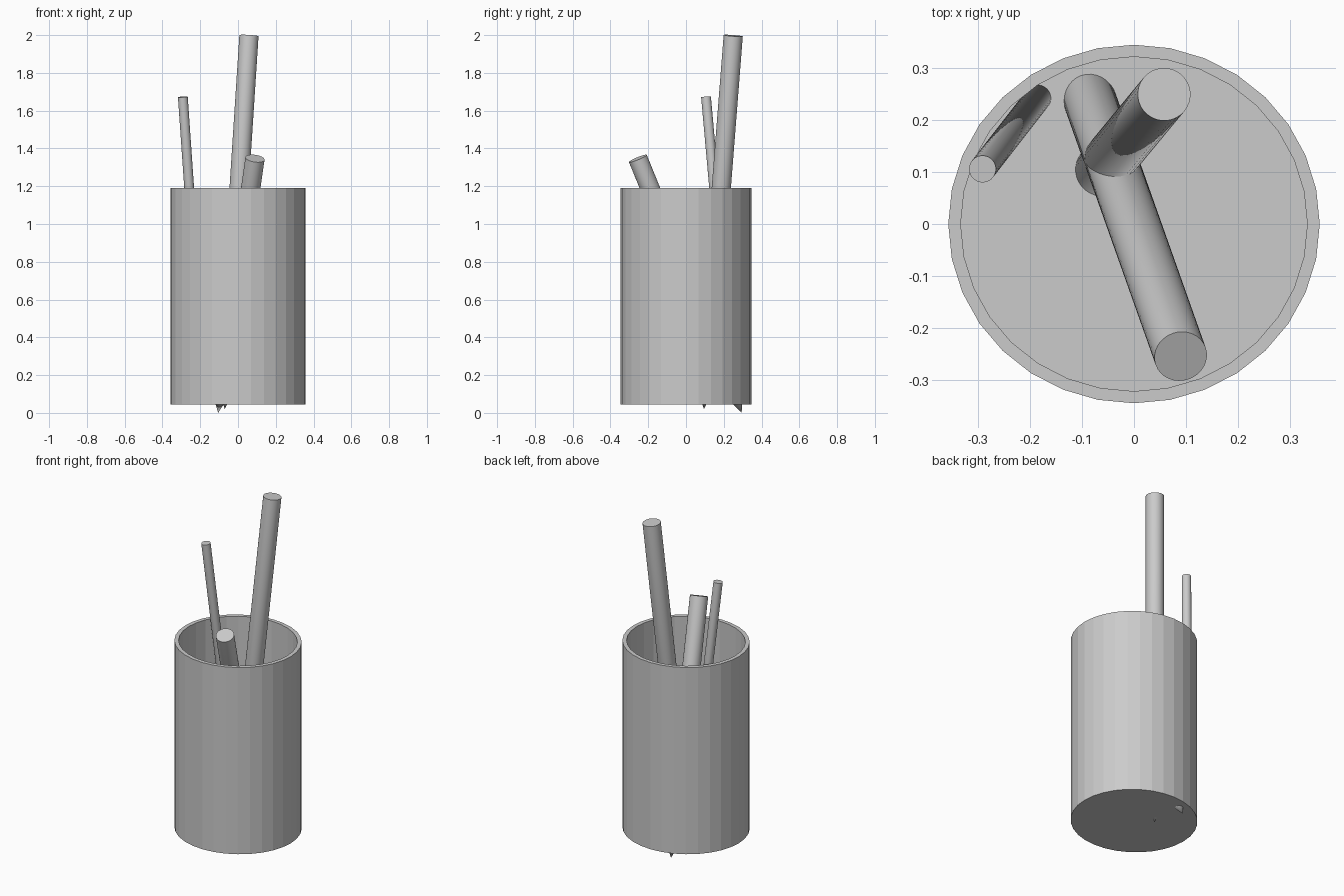
import bpy, bmesh
from math import cos, sin, pi
from mathutils import Vector

if "Cube" in bpy.data.objects:
    bpy.data.objects.remove(bpy.data.objects["Cube"])

SIDES = 32


def lathe(name, profile, place):
    """Sweep (radius, height) pairs into rings; radius 0 makes a point."""
    bm = bmesh.new()
    rings = []
    for r, h in profile:
        n = SIDES if r else 1
        rings.append([bm.verts.new(place(r * cos(2 * pi * i / SIDES),
                                         r * sin(2 * pi * i / SIDES), h)) for i in range(n)])
    for a, b in zip(rings, rings[1:]):
        for i in range(SIDES):
            j = (i + 1) % SIDES
            if len(a) == 1:
                bm.faces.new((a[0], b[j], b[i]))
            else:
                bm.faces.new((a[i], a[j], b[j], b[i]))
    # Flat caps on open ends
    for ring in (rings[0], rings[-1]):
        if len(ring) > 1:
            bm.faces.new(ring)
    bmesh.ops.recalc_face_normals(bm, faces=bm.faces)
    mesh = bpy.data.meshes.new(name)
    bm.to_mesh(mesh)
    bm.free()
    obj = bpy.data.objects.new(name, mesh)
    bpy.context.collection.objects.link(obj)
    return obj


def pencil(name, tip, top, radius, cone):
    """Straight round pencil sharpened at its lower end."""
    tip, top = Vector(tip), Vector(top)
    axis = top - tip
    turn = axis.to_track_quat('Z', 'Y')
    obj = lathe(name, [(0, 0), (radius, cone), (radius, axis.length)],
                lambda x, y, z: tip + turn @ Vector((x, y, z)))
    # Round the shaft while keeping the rims sharp
    bpy.ops.object.select_all(action='DESELECT')
    obj.select_set(True)
    bpy.context.view_layer.objects.active = obj
    bpy.ops.object.shade_smooth_by_angle(angle=0.5)


# Slightly oval faceted cup with a thick floor
lathe("cup", [(0.358, 0.045), (0.358, 1.19), (0.334, 1.19), (0.334, 0.15)],
      lambda x, y, z: (x, y * 0.965, z))

# Pencils leaning inside the cup, tips going through the floor
pencil("tall_pencil", (-0.07, 0.095, 0.02), (0.058, 0.25, 1.997), 0.051, 0.12)
pencil("short_pencil", (-0.105, 0.295, 0.0), (0.09, -0.255, 1.347), 0.051, 0.12)
pencil("thin_pencil", (-0.18, 0.25, 0.06), (-0.292, 0.106, 1.673), 0.026, 0.06)
